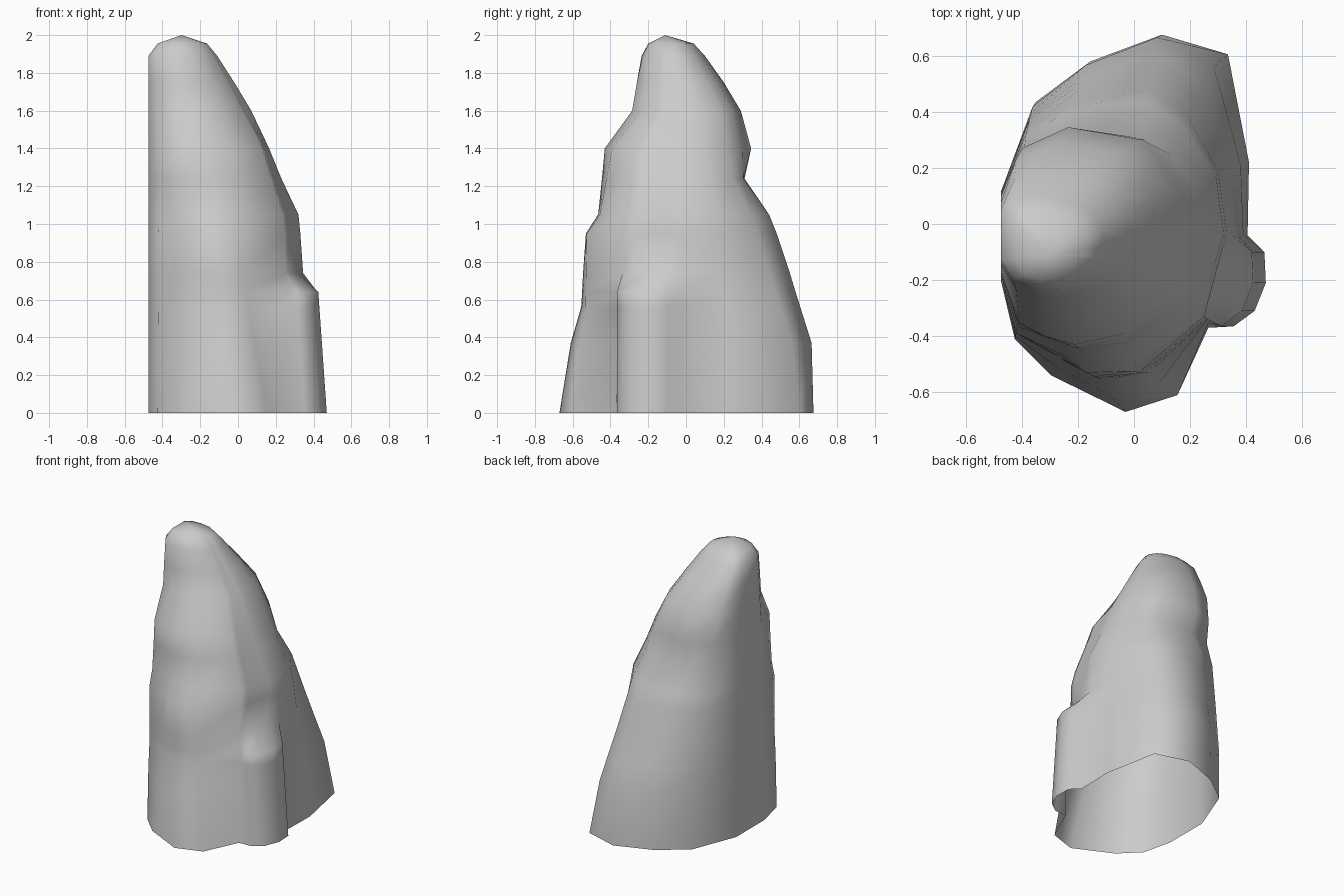
import bpy
import bmesh
from mathutils import Vector

cube = bpy.data.objects.get("Cube")
if cube:
    bpy.data.objects.remove(cube, do_unlink=True)

stone = bpy.data.materials.new("grey stone")
stone.use_nodes = True
stone.diffuse_color = (0.6, 0.6, 0.6, 1)
stone.node_tree.nodes["Principled BSDF"].inputs["Base Color"].default_value = stone.diffuse_color

# Outlines of the rock, clockwise from the left wall, at five heights
footprint = [
    (-.475, .115), (-.35, .435), (-.155, .58), (.1, .675), (.335, .605),
    (.41, .22), (.405, -.04), (.265, -.37), (.155, -.61), (-.03, -.67),
    (-.295, -.54), (-.425, -.41), (-.475, -.2)]
waist = [
    (-.475, .11), (-.38, .34), (-.2, .43), (.05, .48), (.19, .38),
    (.3, .19), (.33, -.03), (.25, -.33), (-.02, -.525), (-.17, -.53),
    (-.25, -.47), (-.42, -.39), (-.475, -.18)]
shoulder = [
    (-.475, .1), (-.4, .27), (-.235, .345), (.03, .3), (.1, .22),
    (.165, .1), (.165, -.05), (.13, -.26), (-.03, -.39), (-.21, -.43),
    (-.32, -.4), (-.41, -.35), (-.475, -.17)]
neck = [
    (-.475, .1), (-.42, .23), (-.26, .29), (-.04, .25), (.03, .18),
    (.07, .08), (.07, -.04), (.02, -.15), (-.08, -.24), (-.2, -.285),
    (-.32, -.28), (-.42, -.24), (-.475, -.15)]
crown = [
    (-.475, .05), (-.43, .09), (-.33, .1), (-.22, .08), (-.15, .04),
    (-.11, -.02), (-.11, -.07), (-.13, -.13), (-.18, -.19), (-.26, -.23),
    (-.34, -.235), (-.43, -.2), (-.475, -.13)]
keys = [(0, footprint), (.95, waist), (1.4, shoulder), (1.6, neck), (1.89, crown)]

# Outer foot of the side buttress
buttress = [(.465, -.1), (.47, -.21), (.43, -.31), (.355, -.365)]

# Height, reach to the right, front and back, and buttress strength
levels = [
    (0, .41, -.67, .675, 1),
    (.37, .39, -.61, .665, 1),
    (.56, .37, -.555, .605, 1),
    (.64, .36, -.55, .58, 1),
    (.74, .345, -.545, .55, 0),
    (.95, .33, -.53, .48, 0),
    (1.05, .32, -.465, .44, 0),
    (1.24, .23, -.445, .31, 0),
    (1.4, .165, -.43, .345, 0),
    (1.6, .07, -.285, .29, 0),
    (1.75, -.02, -.26, .2, 0),
    (1.89, -.11, -.235, .1, 0)]


def outline_at(z):
    """Blend the two key outlines around a height."""
    for (za, a), (zb, b) in zip(keys, keys[1:]):
        if z <= zb:
            t = (z - za) / (zb - za)
            return [Vector(p).lerp(Vector(q), t) for p, q in zip(a, b)]


def reach(points, axis, target, sign):
    """Push one side to its target, fading away from the tip."""
    middle = sum(p[axis] for p in points) / len(points)
    tip = max((p[axis] for p in points), key=lambda value: sign * value)
    for p in points:
        fade = max(0, (p[axis] - middle) / (tip - middle)) ** 3
        p[axis] += (target - tip) * fade


def ring_at(z, right, front, back, strength):
    points = outline_at(z)
    reach(points, 0, right, 1)
    reach(points, 1, front, -1)
    reach(points, 1, back, 1)
    # The buttress swells out of the wall between two outline points
    start, end = points[6], points[7]
    swell = []
    for i, (x, y) in enumerate(buttress):
        wall = start.lerp(end, (i + 1) / (len(buttress) + 1))
        swell.append(wall.lerp(Vector((x - .07 * z, y)), strength))
    return [Vector((p.x, p.y, z)) for p in points[:7] + swell + points[7:]]


rings = [ring_at(*level) for level in levels]
# Rounded shoulder of the peak
peak = Vector((-.3, -.11, 2))
rings.append([Vector((*p.lerp(peak, .28).xy, 1.955)) for p in rings[-1]])

# Skin the rings, open below and closed by a fan at the peak
bm = bmesh.new()
rows = [[bm.verts.new(p) for p in ring] for ring in rings]
tip = bm.verts.new(peak)
count = len(rows[0])
for i in range(count):
    j = (i + 1) % count
    for low, high in zip(rows, rows[1:]):
        bm.faces.new((low[j], low[i], high[i], high[j]))
    bm.faces.new((rows[-1][j], rows[-1][i], tip))
for face in bm.faces:
    face.smooth = True
mesh = bpy.data.meshes.new("rock_spire")
bm.to_mesh(mesh)
bm.free()
mesh.materials.append(stone)
bpy.context.collection.objects.link(bpy.data.objects.new("rock_spire", mesh))
